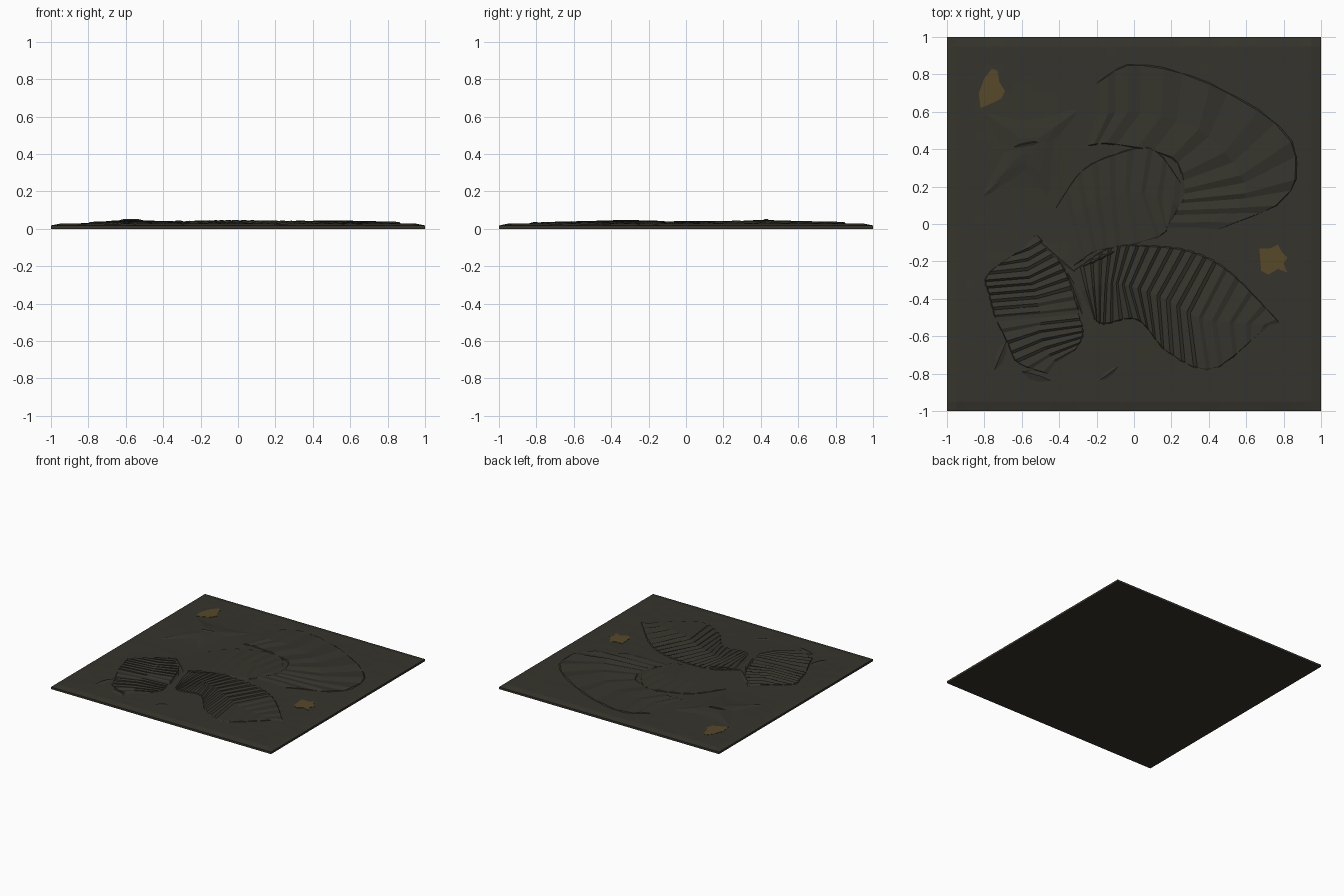
import bpy, bmesh, math, random
from mathutils import Vector

random.seed(4)
if "Cube" in bpy.data.objects:
    bpy.data.objects.remove(bpy.data.objects["Cube"], do_unlink=True)


def material(name, colour):
    mat = bpy.data.materials.new(name)
    mat.use_nodes = True
    mat.diffuse_color = colour
    mat.node_tree.nodes["Principled BSDF"].inputs["Base Color"].default_value = colour
    return mat


stone = material("dark stone", (0.036, 0.034, 0.025, 1))
ochre = material("ochre stain", (0.095, 0.066, 0.022, 1))

# Gentle swells of the slab: centre x, centre y, radius, height
SWELLS = [(-.58, .42, .2, .012), (-.1, -.33, .3, .008), (-.55, -.4, .2, .006),
          (.4, .35, .4, .004), (-.1, .1, .2, .004), (.35, -.5, .25, .003)]


def ground(x, y):
    height = 0.027
    for cx, cy, radius, rise in SWELLS:
        height += rise * math.exp(-((x - cx) ** 2 + (y - cy) ** 2) / radius ** 2)
    rim = max(abs(x), abs(y))
    return height - max(0, rim - 0.95) * 0.2


def finish(name, bm, mat):
    bmesh.ops.recalc_face_normals(bm, faces=bm.faces)
    mesh = bpy.data.meshes.new(name)
    bm.to_mesh(mesh)
    bm.free()
    mesh.materials.append(mat)
    obj = bpy.data.objects.new(name, mesh)
    bpy.context.collection.objects.link(obj)
    return obj


def spline(points, t):
    """Point at fraction t of a smooth path through the given points."""
    points = [Vector(p) for p in points]
    span = t * (len(points) - 1)
    i = min(int(span), len(points) - 2)
    u = span - i
    b, c = points[i], points[i + 1]
    a = points[i - 1] if i > 0 else b * 2 - c
    d = points[i + 2] if i + 2 < len(points) else c * 2 - b
    return (b * 2 + (c - a) * u + (a * 2 - b * 5 + c * 4 - d) * u ** 2
            + (b * 3 - a - c * 3 + d) * u ** 3) / 2


def rib_fan(name, rails, ribs, height, crest=0.68):
    """Sawtooth ribs laid across an outer, a middle and an inner rail."""
    bm = bmesh.new()
    columns = []
    for r in range(ribs):
        jitter = random.uniform(-0.06, 0.06)
        columns += [(r / ribs, 0.0), ((r + crest + jitter) / ribs, 1.0)]
    columns.append((1.0, 0.0))
    rows = []
    for t, tooth in columns:
        outer, middle, inner = (spline(rail, t) for rail in rails)
        fade = 0.65 + 0.35 * math.sin(math.pi * t)
        line = [(outer + (outer - middle) * 0.04, None), (outer, 0.7), (middle, 1.0),
                (inner, 0.6), (inner + (inner - middle) * 0.05, None)]
        row = []
        for p, scale in line:
            lift = -0.004 if scale is None else 0.001 + tooth * scale * fade * height
            row.append(bm.verts.new((p.x, p.y, ground(p.x, p.y) + lift)))
        rows.append(row)
    for left, right in zip(rows, rows[1:]):
        for k in range(len(left) - 1):
            bm.faces.new((left[k], left[k + 1], right[k + 1], right[k]))
    obj = finish(name, bm, stone)
    if obj.data.polygons[0].normal.z < 0:
        obj.data.flip_normals()


def shard(name, start, end, width, height, lean=0.0):
    """Long facetted sliver with a raised crest."""
    bm = bmesh.new()
    a, b = Vector(start), Vector(end)
    side = Vector((a.y - b.y, b.x - a.x)).normalized() * width / 2
    outline = []
    for t, s in ((0, 0), (.3, -.8), (.65, -.9), (1, 0), (.65, .9), (.3, .8)):
        p = a.lerp(b, t) + side * s
        outline.append(bm.verts.new((p.x, p.y, ground(p.x, p.y) - 0.001)))
    crest = []
    for t in (.3, .65):
        p = a.lerp(b, t) + side * lean
        crest.append(bm.verts.new((p.x, p.y, ground(p.x, p.y) + height)))
    o, c = outline, crest
    for face in ((o[0], o[1], c[0]), (o[1], o[2], c[1], c[0]), (o[2], o[3], c[1]),
                 (o[3], o[4], c[1]), (o[4], o[5], c[0], c[1]), (o[5], o[0], c[0])):
        bm.faces.new(face)
    bm.faces.new(o)
    finish(name, bm, stone)


def stain(name, outline):
    bm = bmesh.new()
    face = bm.faces.new([bm.verts.new((x, y, ground(x, y) + 0.002)) for x, y in outline])
    top = bmesh.ops.extrude_face_region(bm, geom=[face])["geom"]
    for v in top:
        if isinstance(v, bmesh.types.BMVert):
            v.co.z -= 0.005
    finish(name, bm, ochre)


# Slab with a sloping rim and softly uneven top
bm = bmesh.new()
bmesh.ops.create_grid(bm, x_segments=40, y_segments=40, size=1)
for v in bm.verts:
    v.co.z = ground(v.co.x, v.co.y) + random.uniform(-0.0005, 0.0005)
rim = [e for e in bm.edges if e.is_boundary]
wall = bmesh.ops.extrude_edge_only(bm, edges=rim)["geom"]
for v in wall:
    if isinstance(v, bmesh.types.BMVert):
        v.co.z = 0
bmesh.ops.contextual_create(bm, geom=[e for e in wall if isinstance(e, bmesh.types.BMEdge)])
finish("stone_slab", bm, stone)

# Rib fans, each given as outer, middle and inner rails
rib_fan("upper_rib_fan", (
    [(-.2, .75), (0, .85), (.4, .75), (.82, .47), (.82, .15), (.45, -.03)],
    [(-.2, .58), (0, .6), (.34, .51), (.56, .28), (.58, .12), (.36, -.02)],
    [(-.25, .42), (-.12, .43), (.2, .36), (.27, .2), (.25, .1), (.17, -.02)]), 9, 0.013, 0.62)
rib_fan("central_rib_band", (
    [(-.42, .08), (-.28, .28), (-.1, .37), (.1, .4), (.25, .22)],
    [(-.38, -.04), (-.25, .1), (-.1, .16), (.06, .16), (.24, .1)],
    [(-.32, -.22), (-.2, -.14), (-.07, -.12), (.14, -.06), (.19, 0)]), 8, 0.009)
rib_fan("lower_rib_fan", (
    [(-.32, -.25), (-.13, -.13), (.06, -.12), (.3, -.15), (.51, -.26), (.78, -.53)],
    [(-.28, -.36), (-.15, -.32), (-.03, -.33), (.16, -.4), (.38, -.51), (.72, -.54)],
    [(-.22, -.5), (-.16, -.53), (.02, -.51), (.18, -.68), (.42, -.77), (.7, -.56)]),
    19, 0.012)
rib_fan("side_rib_fan", (
    [(-.58, -.12), (-.78, -.27), (-.77, -.38), (-.74, -.5)],
    [(-.55, -.08), (-.57, -.25), (-.53, -.36), (-.5, -.48)],
    [(-.52, -.06), (-.42, -.17), (-.35, -.3), (-.3, -.46)]), 9, 0.011)
rib_fan("tail_rib_fan", (
    [(-.73, -.52), (-.67, -.64), (-.62, -.74), (-.46, -.8)],
    [(-.5, -.5), (-.5, -.58), (-.47, -.67), (-.42, -.74)],
    [(-.3, -.48), (-.28, -.55), (-.28, -.61), (-.32, -.68)]), 6, 0.01)

# Head shield: a low star with pointed arms around a raised brow
ARMS = [(-.28, .62), (-.41, .46), (-.45, .13), (-.58, .28), (-.82, .14),
        (-.7, .38), (-.82, .61), (-.6, .56)]
bm = bmesh.new()
centre = Vector((-.56, .42))
rings = []
for scale, lift in ((1, -.001), (.5, .005), (.22, .008)):
    ring = []
    for i, arm in enumerate(ARMS):
        p = centre.lerp(Vector(arm), scale if i % 2 == 0 else min(1, scale * 1.25))
        crest = .003 if i % 2 == 0 and scale == .5 else 0
        ring.append(bm.verts.new((p.x, p.y, ground(p.x, p.y) + lift + crest)))
    rings.append(ring)
for low, high in zip(rings, rings[1:]):
    for i in range(len(ARMS)):
        j = (i + 1) % len(ARMS)
        bm.faces.new((low[i], low[j], high[j], high[i]))
bm.faces.new(rings[-1])
finish("head_shield", bm, stone)
shard("eye_ridge", (-.67, .4), (-.46, .44), .055, .014, .4)

# Loose spines and broken edges around the ribs
shard("neck_spine", (-.55, -.05), (-.3, -.27), .05, .009)
shard("divider_spine", (-.36, -.25), (-.27, -.5), .04, .01)
shard("tail_spine", (-.61, -.79), (-.44, -.84), .06, .009, .3)
shard("corner_spine", (-.68, -.62), (-.75, -.79), .06, .008)
shard("lower_spine", (-.08, -.76), (-.19, -.84), .04, .006)
shard("fan_edge_spine", (-.3, -.24), (-.05, -.12), .03, .011)
shard("cheek_spine", (-.82, .14), (-.68, .27), .06, .006)

# Mineral stains
stain("upper_stain", [(-.82, .62), (-.83, .7), (-.8, .78), (-.76, .83), (-.73, .82),
                      (-.72, .76), (-.69, .71), (-.71, .67), (-.75, .65)])
stain("side_stain", [(.67, -.13), (.73, -.13), (.77, -.11), (.79, -.15), (.82, -.18),
                     (.8, -.21), (.82, -.26), (.77, -.24), (.72, -.27), (.68, -.25)])
